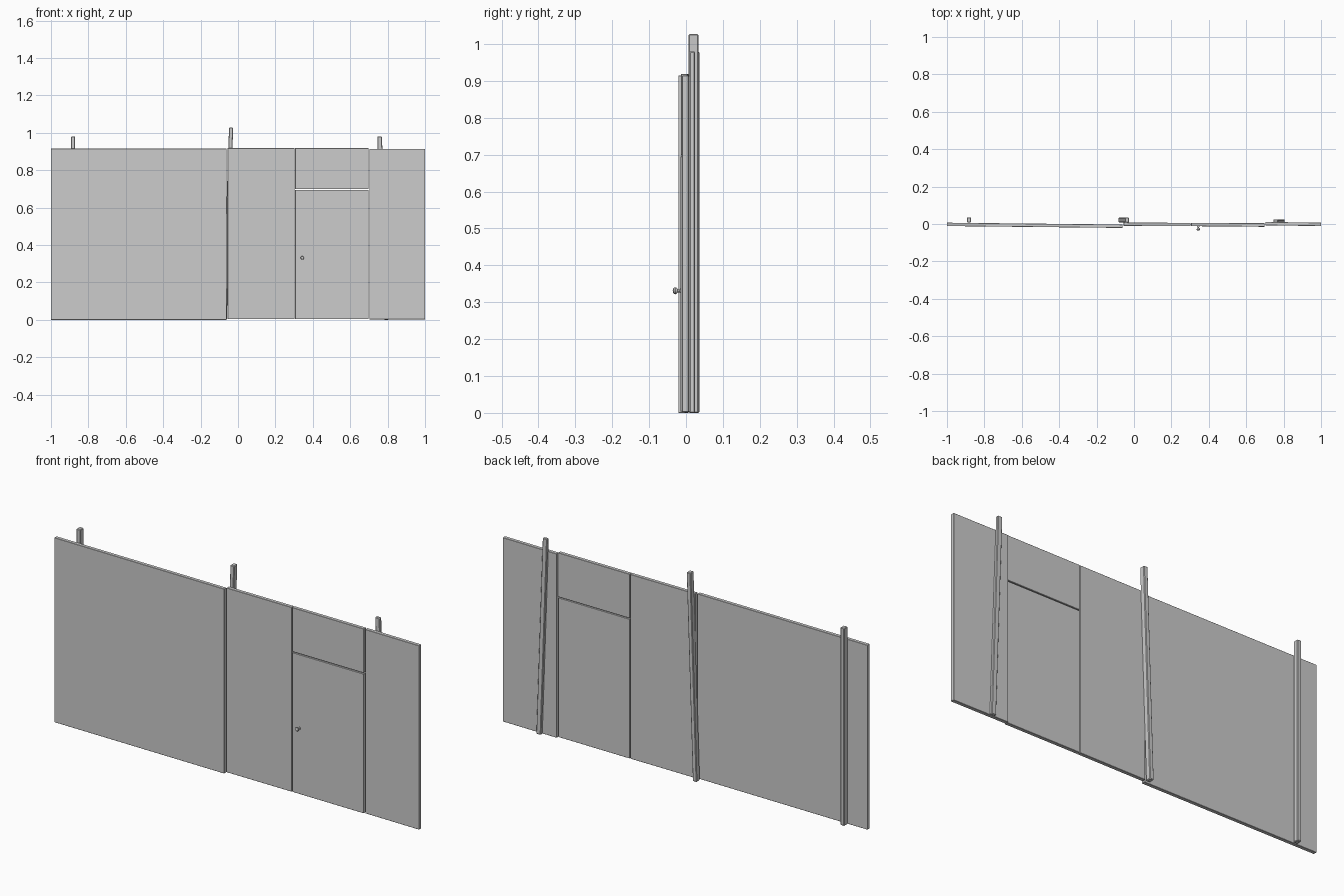
import bpy, bmesh
from math import pi
from mathutils import Matrix

if "Cube" in bpy.data.objects:
    bpy.data.objects.remove(bpy.data.objects["Cube"])


def prism(name, bottom, top, bevel):
    """Solid between two horizontal rings of (x, y, z) points."""
    bm = bmesh.new()
    lo = [bm.verts.new(p) for p in bottom]
    hi = [bm.verts.new(p) for p in top]
    bm.faces.new(lo[::-1])
    bm.faces.new(hi)
    n = len(lo)
    for i in range(n):
        j = (i + 1) % n
        bm.faces.new((lo[i], lo[j], hi[j], hi[i]))
    bmesh.ops.recalc_face_normals(bm, faces=bm.faces)
    me = bpy.data.meshes.new(name)
    bm.to_mesh(me)
    bm.free()
    ob = bpy.data.objects.new(name, me)
    bpy.context.collection.objects.link(ob)
    mod = ob.modifiers.new("edge_bevel", 'BEVEL')
    mod.width = bevel
    mod.segments = 1
    return ob


def panel(name, x0, x1, front0, front1, z0, z1, thick=0.018):
    """Board whose front face may be skewed slightly from end to end."""
    ring = [(x0, front0), (x1, front1), (x1, front1 + thick), (x0, front0 + thick)]
    return prism(name, [(x, y, z0) for x, y in ring],
                 [(x, y, z1) for x, y in ring], 0.0012)


def post(name, x_bottom, x_top, y0, y1, height, width=0.022):
    """Square timber, leaning sideways when the ends differ in x."""
    def ring(xc, z):
        a, b = xc - width / 2, xc + width / 2
        return [(a, y0, z), (b, y0, z), (b, y1, z), (a, y1, z)]
    return prism(name, ring(x_bottom, 0), ring(x_top, height), 0.003)


# Wall boards
panel("left_wall_board", -1.0, -0.061, -0.011, -0.021, 0.0, 0.915)
panel("middle_wall_board", -0.056, 0.302, -0.010, -0.012, 0.004, 0.918)
panel("right_wall_board", 0.702, 1.0, -0.007, -0.011, 0.002, 0.914)

# Door and the board above it
panel("door", 0.305, 0.699, -0.0115, -0.015, 0.004, 0.695)
panel("door_header_board", 0.305, 0.699, -0.0115, -0.014, 0.699, 0.918)

# Support posts behind the wall
post("left_post", -0.882, -0.882, 0.009, 0.036, 0.98)
post("middle_post", -0.071, -0.037, 0.007, 0.034, 1.027)
post("right_post", 0.792, 0.757, 0.009, 0.025, 0.98, 0.025)

# Door knob: turned profile of (radius, distance out from the door)
profile = [(0.0075, -0.001), (0.0075, 0.003), (0.004, 0.005), (0.004, 0.010),
           (0.008, 0.013), (0.0095, 0.017), (0.008, 0.021), (0.004, 0.0235)]
sides = 16
bm = bmesh.new()
verts = [bm.verts.new((r, 0, h)) for r, h in [(0, -0.001)] + profile + [(0, 0.024)]]
edges = [bm.edges.new(pair) for pair in zip(verts, verts[1:])]
bmesh.ops.spin(bm, geom=verts + edges, cent=(0, 0, 0), axis=(0, 0, 1),
               angle=2 * pi, steps=sides)
bmesh.ops.remove_doubles(bm, verts=bm.verts, dist=0.0001)
bmesh.ops.recalc_face_normals(bm, faces=bm.faces)
bm.transform(Matrix.Translation((0.344, -0.012, 0.331)) @ Matrix.Rotation(pi / 2, 4, 'X'))
mesh = bpy.data.meshes.new("door_knob")
bm.to_mesh(mesh)
bm.free()
knob = bpy.data.objects.new("door_knob", mesh)
bpy.context.collection.objects.link(knob)
bpy.context.view_layer.objects.active = knob
knob.select_set(True)
bpy.ops.object.shade_smooth_by_angle()
